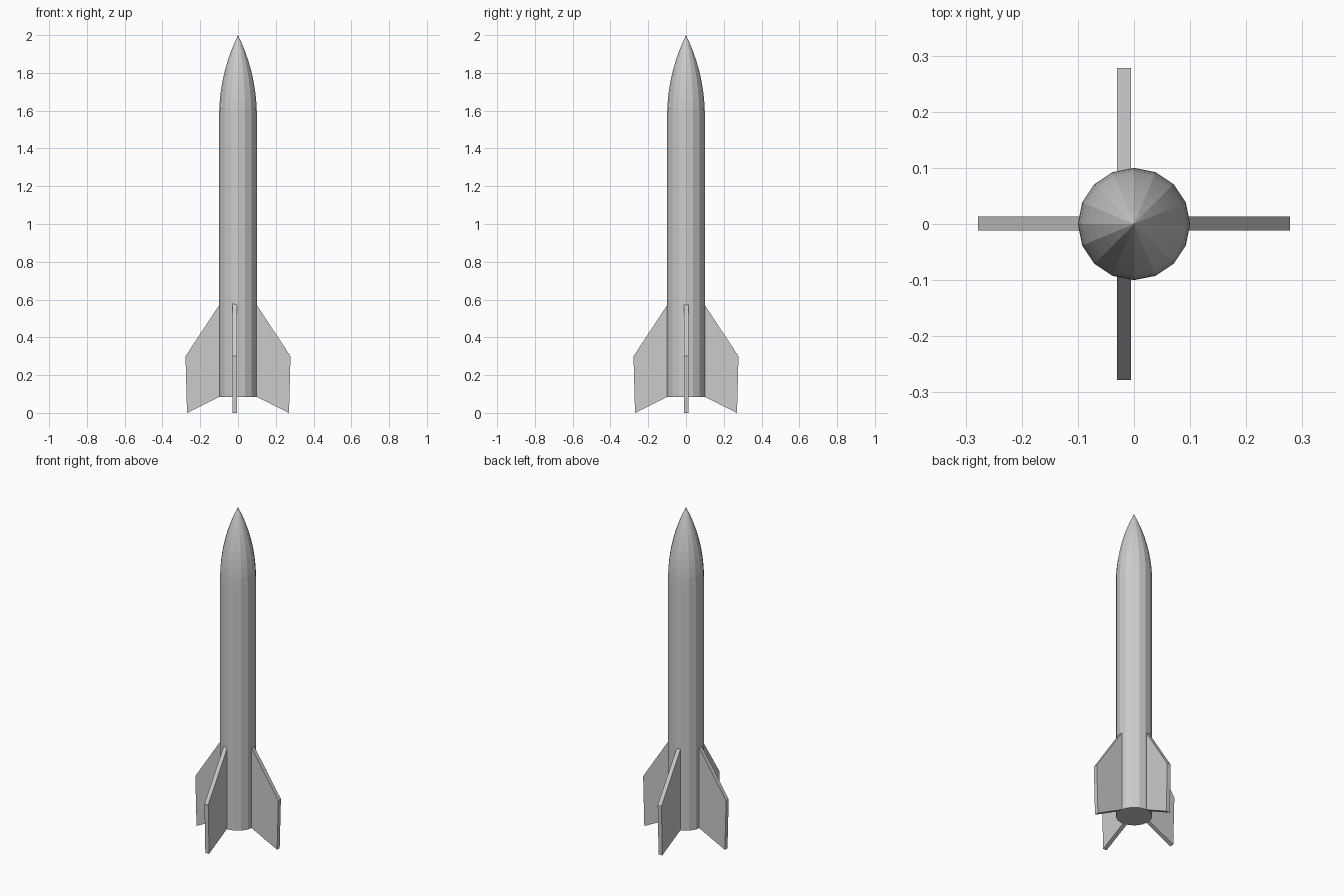
import bpy, bmesh, math

if "Cube" in bpy.data.objects:
    bpy.data.objects.remove(bpy.data.objects["Cube"])

SIDES = 16
R = 0.1
BASE, SHOULDER, TIP = 0.085, 1.57, 2.0


def finish(name, bm):
    bmesh.ops.recalc_face_normals(bm, faces=bm.faces)
    me = bpy.data.meshes.new(name)
    bm.to_mesh(me)
    bm.free()
    ob = bpy.data.objects.new(name, me)
    bpy.context.collection.objects.link(ob)
    return ob


def lathe(name, profile, sides):
    """Stack of rings from (radius, z) pairs; radius 0 makes a point."""
    bm = bmesh.new()
    rings = []
    for r, z in profile:
        if r == 0:
            rings.append([bm.verts.new((0, 0, z))] * sides)
        else:
            rings.append([bm.verts.new((r * math.cos(2 * math.pi * i / sides),
                                        r * math.sin(2 * math.pi * i / sides), z))
                          for i in range(sides)])
    for a, b in zip(rings, rings[1:]):
        for i in range(sides):
            j = (i + 1) % sides
            bm.faces.new(list(dict.fromkeys((a[i], a[j], b[j], b[i]))))
    for ring in (rings[0], rings[-1]):
        if len(set(ring)) > 1:
            bm.faces.new(ring)
    return finish(name, bm)


# Body tube with ogive nose
L = TIP - SHOULDER
arc = (R * R + L * L) / (2 * R)
steps = 9
nose = [(math.sqrt(arc ** 2 - (L * k / steps) ** 2) - (arc - R), SHOULDER + L * k / steps)
        for k in range(steps)]
lathe("rocket_body", [(R, BASE)] + nose + [(0, TIP)], SIDES)

# Four swept fins, each pair slightly off the centre line
FIN = [(0.09, 0.585), (0.278, 0.30), (0.27, 0.0), (0.09, 0.09)]
HALF = 0.0125


def fin(name, axis, sign, offset):
    bm = bmesh.new()
    loops = []
    for t in (offset - HALF, offset + HALF):
        loops.append([bm.verts.new((sign * d, t, z) if axis == "x" else (t, sign * d, z))
                      for d, z in FIN])
    a, b = loops
    bm.faces.new(a)
    bm.faces.new(b)
    for i in range(4):
        j = (i + 1) % 4
        bm.faces.new((a[i], a[j], b[j], b[i]))
    finish(name, bm)


fin("fin_right", "x", 1, 0.001)
fin("fin_left", "x", -1, 0.001)
fin("fin_back", "y", 1, -0.0175)
fin("fin_front", "y", -1, -0.0175)
